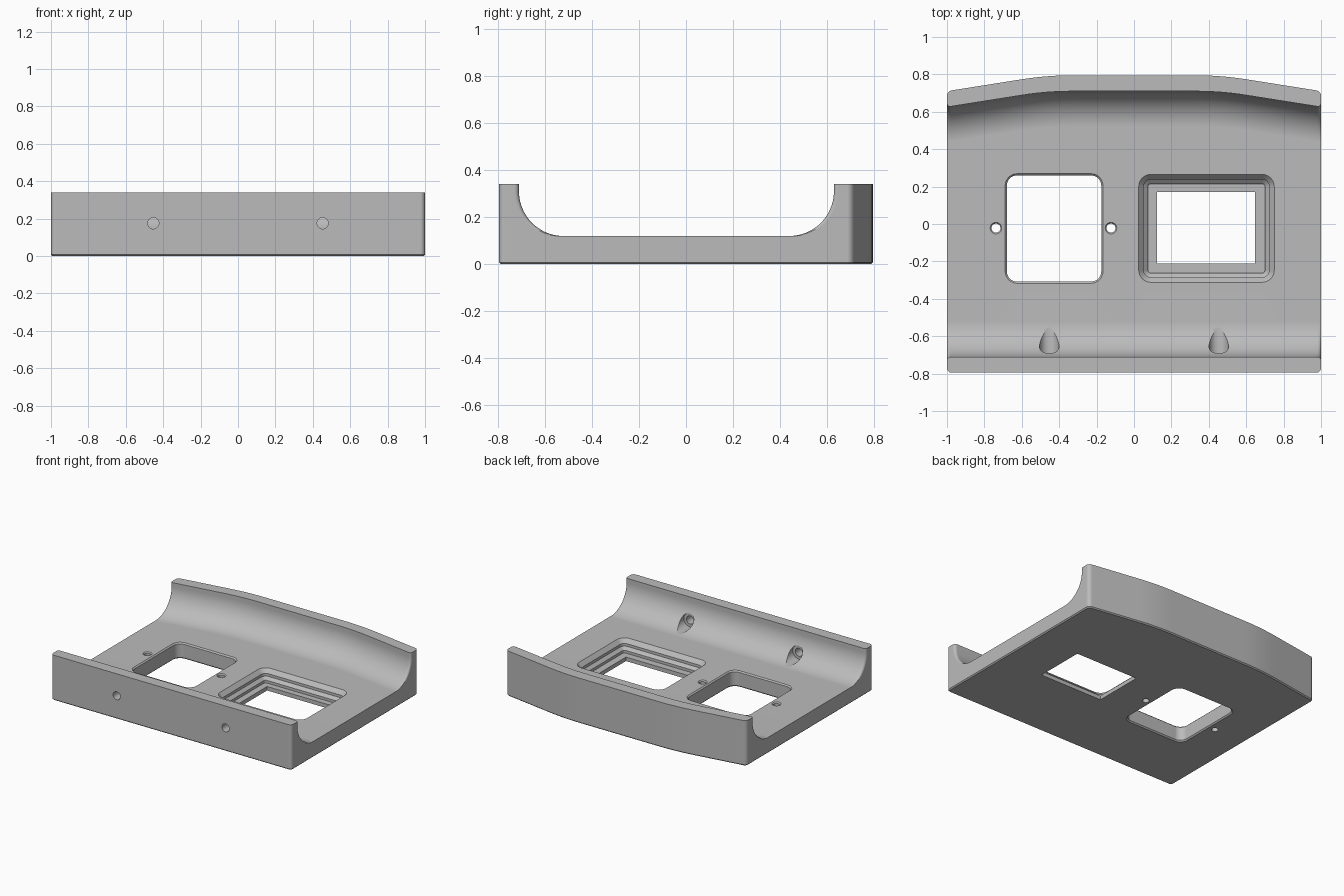
import bpy, bmesh, math

if "Cube" in bpy.data.objects:
    bpy.data.objects.remove(bpy.data.objects["Cube"])

HALF_W, FRONT, BACK, TOP, FLOOR = 1.0, -0.795, 0.795, 0.34, 0.12
COVE_R, RIM = 0.19, 0.085

grey = bpy.data.materials.new("Plain Grey")
grey.use_nodes = True
grey.diffuse_color = (0.5, 0.5, 0.5, 1)
grey.node_tree.nodes["Principled BSDF"].inputs["Base Color"].default_value = (0.5, 0.5, 0.5, 1)


def make_object(name, bm):
    bmesh.ops.recalc_face_normals(bm, faces=bm.faces)
    mesh = bpy.data.meshes.new(name)
    bm.to_mesh(mesh)
    bm.free()
    mesh.materials.append(grey)
    ob = bpy.data.objects.new(name, mesh)
    bpy.context.collection.objects.link(ob)
    return ob


def loft(name, rings):
    """Closed solid through rings of equal point count."""
    bm = bmesh.new()
    loops = [[bm.verts.new(p) for p in ring] for ring in rings]
    n = len(loops[0])
    for a, b in zip(loops, loops[1:]):
        for i in range(n):
            j = (i + 1) % n
            bm.faces.new((a[i], a[j], b[j], b[i]))
    bm.faces.new(loops[0])
    bm.faces.new(loops[-1])
    return make_object(name, bm)


def rounded_rect(x0, x1, y0, y1, r, z, steps=8):
    pts = []
    corners = ((x1 - r, y1 - r), (x0 + r, y1 - r), (x0 + r, y0 + r), (x1 - r, y0 + r))
    for k, (cx, cy) in enumerate(corners):
        for i in range(steps + 1):
            a = math.pi / 2 * (k + i / steps)
            pts.append((cx + r * math.cos(a), cy + r * math.sin(a), z))
    return pts


def circle(cx, cy, r, h, axis="z", n=32):
    ring = [(r * math.cos(2 * math.pi * i / n), r * math.sin(2 * math.pi * i / n)) for i in range(n)]
    if axis == "z":
        return [(cx + u, cy + v, h) for u, v in ring]
    return [(cx + u, h, cy + v) for u, v in ring]


def back_drop(x):
    """How far the bowed back edge falls away from its middle."""
    t, blend, slope = max(0, abs(x) - 0.33), 0.27, 0.158
    return slope * t * t / (2 * blend) if t < blend else slope * (t - blend / 2)


# Solid tray block with a bowed back and rounded upright corners
steps = 48
outline = [(-HALF_W, FRONT), (HALF_W, FRONT)]
for i in range(steps + 1):
    x = HALF_W * (1 - 2 * i / steps)
    outline.append((x, BACK - back_drop(x)))
bm = bmesh.new()
base = bm.faces.new([bm.verts.new((x, y, 0)) for x, y in outline])
lifted = bmesh.ops.extrude_face_region(bm, geom=[base])["geom"]
bmesh.ops.translate(bm, verts=[v for v in lifted if isinstance(v, bmesh.types.BMVert)], vec=(0, 0, TOP))
bmesh.ops.recalc_face_normals(bm, faces=bm.faces)
uprights = [e for e in bm.edges if abs(e.verts[0].co.z - e.verts[1].co.z) > 0.1
            and abs(e.verts[0].co.x) > HALF_W - 0.001]
bmesh.ops.bevel(bm, geom=uprights, offset=0.025, segments=6, profile=0.5, affect="EDGES")
bottom_edges = [e for e in bm.edges if all(v.co.z < 0.001 for v in e.verts)]
bmesh.ops.bevel(bm, geom=bottom_edges, offset=0.008, segments=1, affect="EDGES")
tray = make_object("tray_body", bm)

# Coved channel between the front and back rims, flared at its ends
flare_r = 0.02
ends = [HALF_W - flare_r * (1 - math.sin(math.pi / 2 * k / 5)) for k in range(6)] + [1.05]
inner = [(HALF_W - flare_r) * (-1 + 2 * i / steps) for i in range(1, steps)]
rings = []
for x in [-e for e in reversed(ends)] + inner + ends:
    u = min(flare_r, max(0, abs(x) - (HALF_W - flare_r)))
    flare = flare_r - math.sqrt(flare_r ** 2 - u ** 2)
    y0 = FRONT + RIM - flare
    y1 = BACK - RIM - back_drop(min(abs(x), HALF_W)) + flare
    ring = [(x, y1, TOP + 0.1), (x, y0, TOP + 0.1)]
    arc = [math.pi / 2 * i / 20 for i in range(21)]
    cz = FLOOR + COVE_R
    ring += [(x, y0 + COVE_R * (1 - math.cos(a)), cz - COVE_R * math.sin(a)) for a in arc]
    ring += [(x, y1 - COVE_R * (1 - math.cos(a)), cz - COVE_R * math.sin(a)) for a in reversed(arc)]
    rings.append(ring)
cutters = [loft("channel_cutter", rings)]


# Rounded through opening with chamfered lips
def opening(grow, z):
    return rounded_rect(-0.68 - grow, -0.175 + grow, -0.308 - grow, 0.26 + grow, 0.055 + grow, z)


c = 0.009
cutters.append(loft("opening_cutter", [opening(c, -0.05), opening(c, 0), opening(0, c),
                                       opening(0, FLOOR - c), opening(c, FLOOR), opening(c, 0.2)]))


# Stepped pocket with a square window in its floor
def pocket(inset, z):
    return rounded_rect(0.025 + inset, 0.75 - inset, -0.312 + inset, 0.265 - inset, 0.065 - inset, z)


cutters.append(loft("pocket_cutter", [pocket(0, 0.2), pocket(0, FLOOR), pocket(0.027, 0.09),
                                      pocket(0.027, 0.07), pocket(0.05, 0.05), pocket(0.05, 0.03)]))
window = [(0.123, -0.21), (0.647, -0.21), (0.647, 0.17), (0.123, 0.17)]
cutters.append(loft("window_cutter", [[(x, y, z) for x, y in window] for z in (-0.05, 0.06)]))

# Screw holes either side of the opening
for x in (-0.738, -0.123):
    profile = ((-0.05, 0.024), (FLOOR - 0.008, 0.024), (FLOOR, 0.031), (0.2, 0.031))
    cutters.append(loft("screw_hole_cutter", [circle(x, -0.022, r, z) for z, r in profile]))

# Counterbored holes through the front wall
for x in (-0.453, 0.453):
    profile = ((-0.9, 0.03), (-0.695, 0.03), (-0.695, 0.052), (-0.45, 0.052))
    cutters.append(loft("front_hole_cutter", [circle(x, 0.175, r, y, "y") for y, r in profile]))

# Cut everything out of the block
bpy.context.view_layer.objects.active = tray
for ob in bpy.context.selected_objects:
    ob.select_set(False)
tray.select_set(True)
for cutter in cutters:
    mod = tray.modifiers.new(cutter.name, "BOOLEAN")
    mod.operation, mod.solver, mod.object = "DIFFERENCE", "EXACT", cutter
    bpy.ops.object.modifier_apply(modifier=mod.name)
    bpy.data.objects.remove(cutter)

# Smooth coves with crisp edges and flat floors
bpy.ops.object.shade_smooth_by_angle(angle=math.radians(28))
weighted = tray.modifiers.new("flat_normals", "WEIGHTED_NORMAL")
weighted.keep_sharp = True
